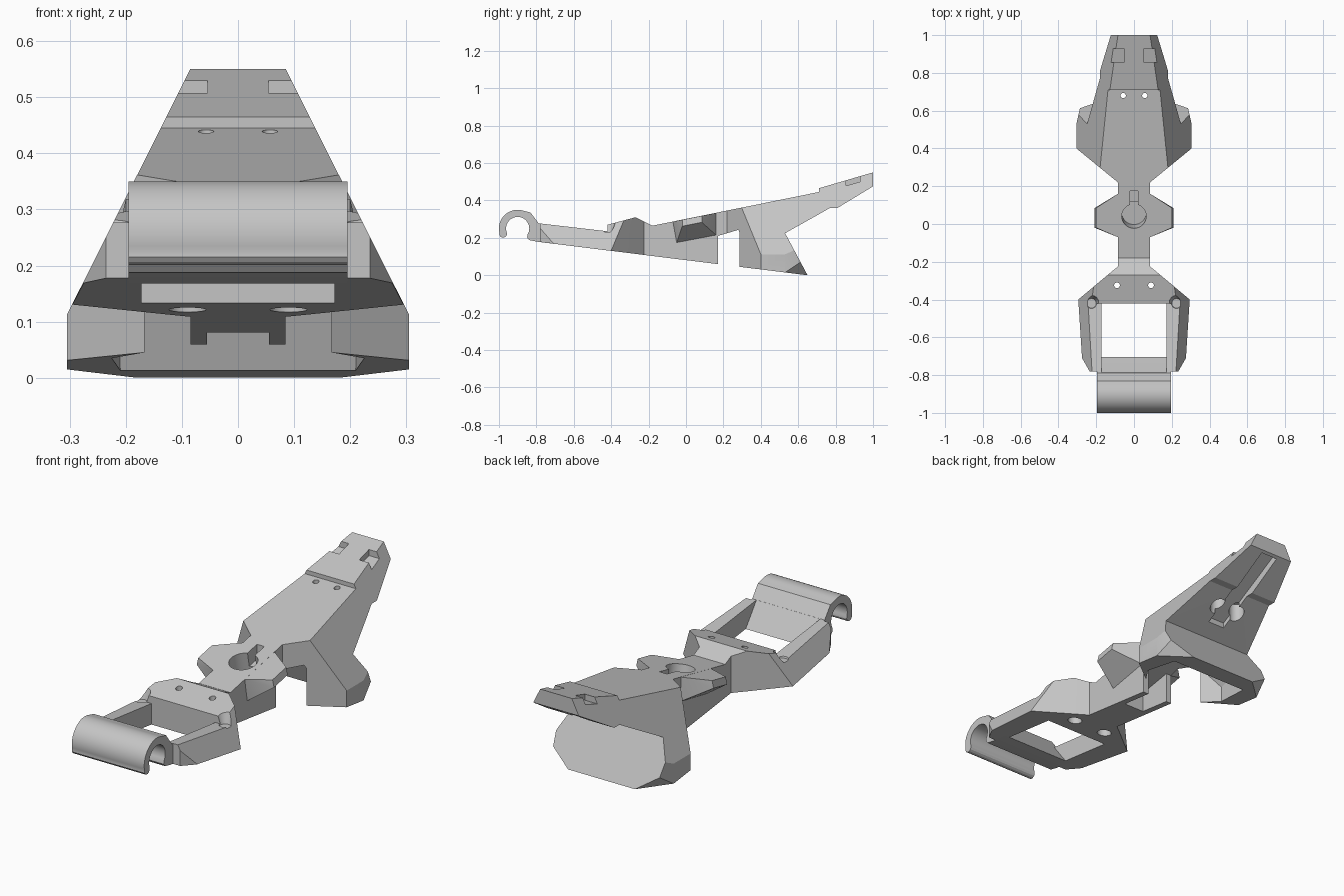
import bpy, bmesh, math
from mathutils import Vector, Matrix

cube = bpy.data.objects.get("Cube")
if cube:
    bpy.data.objects.remove(cube, do_unlink=True)

grey = bpy.data.materials.new("light_grey")
grey.use_nodes = True
grey.diffuse_color = (0.56, 0.56, 0.56, 1)
grey.node_tree.nodes["Principled BSDF"].inputs["Base Color"].default_value = (0.56, 0.56, 0.56, 1)


def make(name, bm):
    bmesh.ops.recalc_face_normals(bm, faces=bm.faces)
    mesh = bpy.data.meshes.new(name)
    bm.to_mesh(mesh)
    bm.free()
    mesh.materials.append(grey)
    ob = bpy.data.objects.new(name, mesh)
    bpy.context.collection.objects.link(ob)
    return ob


def prism(name, points, axis, lo, hi):
    """Extrude a 2D profile along one axis, from lo to hi."""
    place = {"x": lambda p: (lo, p[0], p[1]),
             "y": lambda p: (p[0], lo, p[1]),
             "z": lambda p: (p[0], p[1], lo)}[axis]
    bm = bmesh.new()
    face = bm.faces.new([bm.verts.new(place(p)) for p in points])
    ext = bmesh.ops.extrude_face_region(bm, geom=[face])
    step = Vector([hi - lo if a == axis else 0 for a in "xyz"])
    bmesh.ops.translate(bm, vec=step,
                        verts=[v for v in ext["geom"] if isinstance(v, bmesh.types.BMVert)])
    return make(name, bm)


def both(half):
    """Close a right-hand outline with its mirror image."""
    return half + [(-x, y) for x, y in reversed(half)]


def cone(name, loc, r1, r2, depth, tilt=0.0):
    bm = bmesh.new()
    bmesh.ops.create_cone(bm, cap_ends=True, segments=32, radius1=r1, radius2=r2, depth=depth,
                          matrix=Matrix.Translation(loc) @ Matrix.Rotation(tilt, 4, "X"))
    return make(name, bm)


def combine(target, tool, op):
    """Apply a boolean and discard the tool."""
    mod = target.modifiers.new("cut", "BOOLEAN")
    mod.operation, mod.solver, mod.object = op, "EXACT", tool
    bpy.context.view_layer.update()
    mesh = bpy.data.meshes.new_from_object(target.evaluated_get(bpy.context.evaluated_depsgraph_get()))
    target.modifiers.clear()
    target.data = mesh
    bpy.data.objects.remove(tool, do_unlink=True)


# Main body: side profile limited by the plan outline and the sloping flanks
body = prism("latch_body", [
    (-0.8, 0.18), (-0.79, 0.278), (-0.42, 0.235), (-0.42, 0.27), (-0.27, 0.31), (-0.18, 0.265),
    (0.71, 0.445), (0.71, 0.465), (1, 0.55), (1, 0.475), (0.81, 0.36), (0.77, 0.36),
    (0.70, 0.32), (0.53, 0.225), (0.65, 0)], "x", -0.4, 0.4)
plan = [(0.195, -1), (0.195, -0.78), (0.235, -0.78), (0.275, -0.71), (0.295, -0.40),
        (0.14, -0.27), (0.085, -0.225), (0.085, 0.22), (0.305, 0.40), (0.305, 0.53),
        (0.285, 0.62), (0.235, 0.66), (0.235, 1.1)]
combine(body, prism("plan", both(plan), "z", -0.2, 0.8), "INTERSECT")
flanks = [(0.306, -0.1), (0.306, 0.11), (0.08, 0.56)]
combine(body, prism("flanks", both(flanks), "y", -1.2, 1.2), "INTERSECT")

# Chamfered lower rear corners
bm = bmesh.new()
bm.from_mesh(body.data)
for s in (1, -1):
    bmesh.ops.bisect_plane(bm, geom=bm.verts[:] + bm.edges[:] + bm.faces[:], dist=1e-5,
                           plane_co=(s * 0.18, 0.65, 0), plane_no=(s * 0.855, 0.78, -0.885),
                           clear_outer=True)
    bmesh.ops.holes_fill(bm, edges=[e for e in bm.edges if e.is_boundary], sides=0)
bmesh.ops.recalc_face_normals(bm, faces=bm.faces)
bm.to_mesh(body.data)
bm.free()

# Side wings with undersides rising towards the tips
for s in (1, -1):
    bm = bmesh.new()
    for x, y, z in [(0.05, -0.08, 0.285), (0.05, 0.17, 0.335), (0.05, -0.05, 0.175), (0.05, 0.16, 0.215),
                    (0.085, -0.07, 0.287), (0.085, 0.16, 0.333), (0.085, -0.05, 0.175),
                    (0.085, 0.16, 0.215), (0.2, -0.02, 0.297), (0.2, 0.085, 0.318),
                    (0.208, -0.02, 0.262), (0.208, 0.085, 0.283)]:
        bm.verts.new((s * x, y, z))
    bmesh.ops.convex_hull(bm, input=bm.verts)
    combine(body, make("wing", bm), "UNION")

# Hollow beneath the rear body
hollow = prism("hollow", [(0, 0), (0, 0.18), (0.17, 0.21), (0.44, 0.29), (0.465, 0.225), (0.57, -0.05)],
               "x", -0.4, 0.4)
hollow_plan = [(0.055, -0.1), (0.055, 0.17), (0.085, 0.17), (0.225, 0.37), (0.205, 0.6)]
combine(hollow, prism("hollow_plan", both(hollow_plan), "z", -0.2, 0.6), "INTERSECT")
combine(hollow, prism("hollow_flanks", both([(0.226, -0.1), (0.226, 0.11), (0.13, 0.3)]), "y", -0.2, 0.8),
        "INTERSECT")
combine(body, hollow, "DIFFERENCE")

# Front opening, with a slanted front wall
combine(body, prism("opening", [(-0.7, 0.1), (-0.705, 0.167), (-0.83, 0.335), (-0.83, 0.5),
                                (-0.42, 0.5), (-0.42, 0.1)], "x", -0.172, 0.172), "DIFFERENCE")

# Keyhole recess between the wings
slope = math.atan(0.2)
combine(body, cone("keyhole", (0, 0.045, 0.29), 0.065, 0.065, 0.16, slope), "DIFFERENCE")
combine(body, prism("key_slot", [(0.05, 0.24), (0.175, 0.265), (0.175, 0.4), (0.05, 0.4)],
                    "x", -0.02, 0.02), "DIFFERENCE")

# Groove under the rear arm
combine(body, prism("arm_groove", [(0.6, 0.2), (0.6, 0.29), (0.70, 0.345), (0.98, 0.5), (1.0, 0.4)],
                    "x", -0.045, 0.045), "DIFFERENCE")

for s in (1, -1):
    # Scallops and screw holes of the front block
    combine(body, cone("scallop", (s * 0.225, -0.42, 0.29), 0.025, 0.065, 0.12), "DIFFERENCE")
    combine(body, cone("front_hole", (s * 0.09, -0.325, 0.2), 0.015, 0.015, 0.4), "DIFFERENCE")
    combine(body, cone("front_bore", (s * 0.09, -0.325, 0.13), 0.033, 0.033, 0.12), "DIFFERENCE")
    # Screw holes and side pockets of the rear arm
    combine(body, cone("rear_hole", (s * 0.057, 0.68, 0.4), 0.014, 0.014, 0.4), "DIFFERENCE")
    combine(body, cone("rear_bore", (s * 0.057, 0.68, 0.31), 0.036, 0.036, 0.14), "DIFFERENCE")
    combine(body, prism("pocket", [(0.855, 0.478), (0.93, 0.5), (0.93, 0.6), (0.855, 0.6)],
                        "x", *sorted((s * 0.054, s * 0.2))), "DIFFERENCE")


# Open hook and slanted bar across the front
def arc(r, start, end, n):
    angles = [math.radians(start + (end - start) * i / n) for i in range(n + 1)]
    return [(-0.9 + r * math.cos(a), 0.25 + r * math.sin(a)) for a in angles]


tip = [(-0.978 + 0.021 * math.cos(a), 0.222 + 0.021 * math.sin(a))
       for a in [math.radians(200 + 30 * i) for i in range(6)]]
heel = [(-0.705, 0.168), (-0.8, 0.18), (-0.818, 0.184), (-0.838, 0.188), (-0.85, 0.202)]
hook = prism("hook", arc(0.1, 195, 70, 20) + [(-0.832, 0.336)] + heel + arc(0.062, -30, 200, 30) + tip[::-1],
             "x", -0.195, 0.195)
# Keep the bar inside the opening width where the rails begin
combine(body, hook, "UNION")

bpy.ops.object.select_all(action="DESELECT")
body.select_set(True)
bpy.context.view_layer.objects.active = body
bpy.ops.object.shade_smooth_by_angle(angle=math.radians(25))
